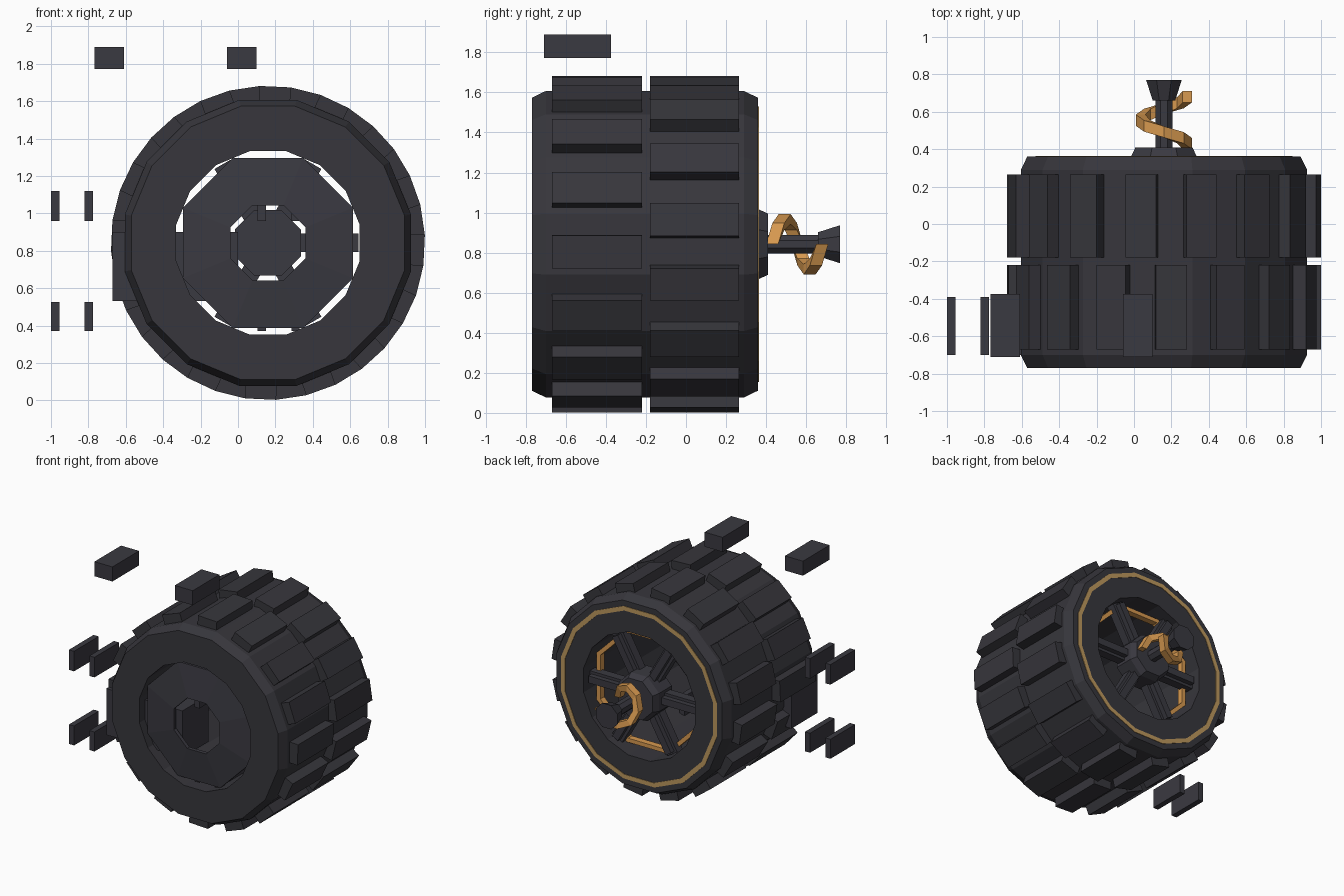
import bpy, bmesh, math
from mathutils import Matrix, Vector

if "Cube" in bpy.data.objects:
    bpy.data.objects.remove(bpy.data.objects["Cube"])

CX, CZ = 0.16, 0.842  # wheel axis runs along y through here


def material(name, rgb):
    m = bpy.data.materials.new(name)
    m.diffuse_color = (*rgb, 1)
    m.use_nodes = True
    m.node_tree.nodes["Principled BSDF"].inputs["Base Color"].default_value = m.diffuse_color
    return m


RUBBER = material("dark_rubber", (0.038, 0.037, 0.045))
METAL = material("dark_metal", (0.042, 0.041, 0.052))
GOLD = material("dull_gold", (0.50, 0.31, 0.11))
COPPER = material("copper", (0.68, 0.32, 0.08))


def finish(name, bm, mat):
    bmesh.ops.recalc_face_normals(bm, faces=bm.faces)
    me = bpy.data.meshes.new(name)
    bm.to_mesh(me)
    bm.free()
    me.materials.append(mat)
    ob = bpy.data.objects.new(name, me)
    bpy.context.collection.objects.link(ob)
    return ob


def lathe(name, profile, n, mat, ring=True):
    """Turn (radius, y) points round the wheel axis, flat side up.
    ring joins the last point to the first; otherwise the ends are capped."""
    bm = bmesh.new()
    loops = []
    for r, y in profile:
        loop = []
        for i in range(n):
            a = 2 * math.pi * (i + 0.5) / n
            loop.append(bm.verts.new((CX + r * math.cos(a), y, CZ + r * math.sin(a))))
        loops.append(loop)
    pairs = list(zip(loops, loops[1:]))
    if ring:
        pairs.append((loops[-1], loops[0]))
    else:
        bm.faces.new(loops[0])
        bm.faces.new(loops[-1])
    for p, q in pairs:
        for i in range(n):
            j = (i + 1) % n
            bm.faces.new((p[i], p[j], q[j], q[i]))
    return finish(name, bm, mat)


def add_box(bm, x, y, z, mat4=Matrix()):
    size = Vector((x[1] - x[0], y[1] - y[0], z[1] - z[0]))
    mid = Vector((x[1] + x[0], y[1] + y[0], z[1] + z[0])) / 2
    m = mat4 @ Matrix.Translation(mid) @ Matrix.Diagonal((*size, 1))
    bmesh.ops.create_cube(bm, size=1, matrix=m)


def box(name, x, y, z, mat):
    bm = bmesh.new()
    add_box(bm, x, y, z)
    return finish(name, bm, mat)


def around(deg):
    """Frame on the wheel axis whose local x points outward at this angle."""
    return Matrix.Translation((CX, 0, CZ)) @ Matrix.Rotation(-math.radians(deg), 4, 'Y')


# Tyre body with chamfered shoulders
lathe("tyre", [(0.50, -0.77), (0.745, -0.77), (0.78, -0.70),
               (0.78, 0.29), (0.745, 0.36), (0.50, 0.36)], 16, RUBBER)

# Two staggered rows of tread blocks
for name, y, start in (("front_tread", (-0.67, -0.22), -2.7),
                       ("rear_tread", (-0.18, 0.265), 8.55)):
    bm = bmesh.new()
    for i in range(16):
        add_box(bm, (0.755, 0.836), y, (-0.083, 0.083), around(start + 22.5 * i))
    finish(name, bm, RUBBER)

# Gold stripe on the rear side wall
lathe("sidewall_stripe", [(0.665, 0.355), (0.70, 0.355), (0.70, 0.364), (0.665, 0.364)], 16, GOLD)

# Front wheel cover with an open middle
lathe("front_cover", [(0.492, -0.72), (0.217, -0.75), (0.217, -0.72), (0.492, -0.69)], 8, METAL)

# Copper rim ring behind the spokes
lathe("rim_ring", [(0.455, 0.20), (0.49, 0.20), (0.49, 0.25), (0.455, 0.25)], 8, COPPER)

# Six spokes, narrower toward the rim
bm = bmesh.new()
for i in range(6):
    m = around(60 * i)
    add_box(bm, (0.05, 0.485), (0.22, 0.29), (-0.05, 0.05), m)
    add_box(bm, (0.05, 0.47), (0.29, 0.33), (-0.028, 0.028), m)
finish("spokes", bm, METAL)

# Hub, axle and flared axle end
lathe("hub", [(0.19, 0.20), (0.19, 0.36), (0.165, 0.41)], 8, METAL, ring=False)
lathe("axle", [(0.05, 0.36), (0.05, 0.68)], 8, METAL, ring=False)
lathe("axle_end", [(0.065, 0.66), (0.103, 0.77)], 8, METAL, ring=False)

# Copper coil: one turn of a square band round the axle
bm = bmesh.new()
prev = None
steps = 8
for i in range(steps + 1):
    t = i / steps
    a = 2 * math.pi * t
    y = 0.43 + 0.25 * t
    ring = []
    for dr, dy in ((-0.025, -0.03), (0.025, -0.03), (0.025, 0.03), (-0.025, 0.03)):
        r = 0.125 + dr
        ring.append(bm.verts.new((CX + r * math.cos(a), y + dy, CZ + r * math.sin(a))))
    if prev:
        for k in range(4):
            j = (k + 1) % 4
            bm.faces.new((prev[k], prev[j], ring[j], ring[k]))
    else:
        bm.faces.new(ring)
    prev = ring
bm.faces.new(prev)
finish("coil", bm, COPPER)

# Loose blocks, mirrored about their own middle plane
MX = -0.335
box("centre_block", (MX - 0.335, MX + 0.335), (-0.70, -0.37), (0.53, 0.90), METAL)
for side, s in (("left", -1), ("right", 1)):
    def span(a, b):
        return tuple(sorted((MX + s * a, MX + s * b)))
    box(side + "_top_block", span(0.275, 0.433), (-0.71, -0.375), (1.772, 1.888), METAL)
    for level, z in (("upper", (0.96, 1.12)), ("lower", (0.37, 0.525))):
        box(f"{side}_{level}_inner_plate", span(0.44, 0.485), (-0.70, -0.39), z, METAL)
        box(f"{side}_{level}_outer_plate", span(0.62, 0.665), (-0.70, -0.39), z, METAL)
